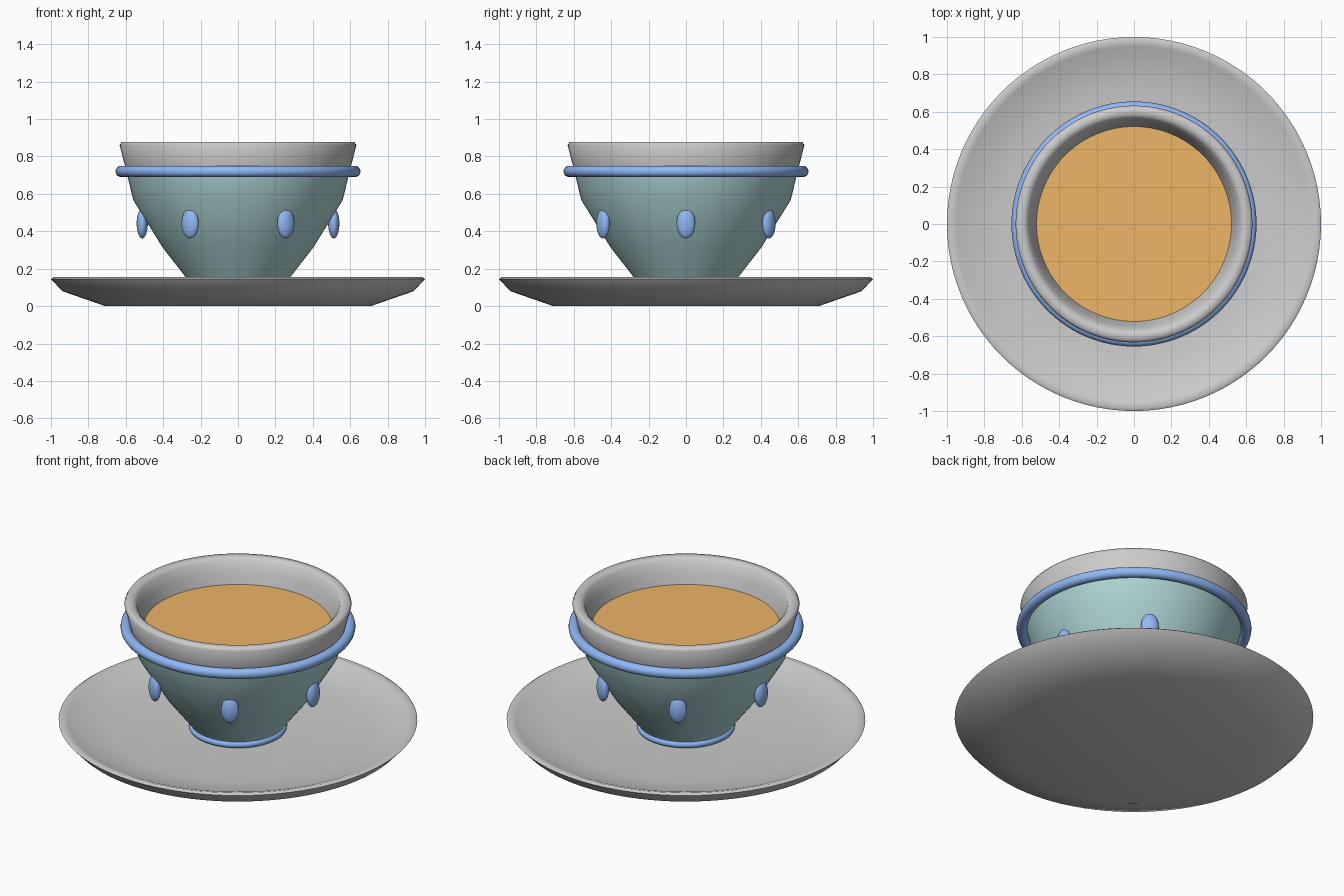
import bpy, bmesh, math

if "Cube" in bpy.data.objects:
    bpy.data.objects.remove(bpy.data.objects["Cube"])


def material(name, rgb):
    m = bpy.data.materials.new(name)
    m.diffuse_color = (*rgb, 1)
    m.use_nodes = True
    m.node_tree.nodes["Principled BSDF"].inputs["Base Color"].default_value = m.diffuse_color
    return m


TEAL = material("teal glaze", (0.42, 0.66, 0.66))
BLUE = material("blue glaze", (0.28, 0.48, 0.92))
TEA = material("tea", (0.85, 0.46, 0.14))


def finish(obj, name, mat=None, angle=60):
    obj.name = name
    if mat:
        obj.data.materials.append(mat)
    bpy.ops.object.select_all(action='DESELECT')
    obj.select_set(True)
    bpy.context.view_layer.objects.active = obj
    bpy.ops.object.shade_smooth_by_angle(angle=math.radians(angle))
    return obj


def lathe(name, profile, mat=None, steps=96):
    """Spin an (r, z) profile around the z axis."""
    bm = bmesh.new()
    verts = [bm.verts.new((r, 0, z)) for r, z in profile]
    edges = [bm.edges.new(p) for p in zip(verts, verts[1:])]
    bmesh.ops.spin(bm, geom=verts + edges, cent=(0, 0, 0), axis=(0, 0, 1),
                   angle=math.tau, steps=steps)
    bmesh.ops.remove_doubles(bm, verts=bm.verts, dist=1e-4)
    bmesh.ops.recalc_face_normals(bm, faces=bm.faces)
    mesh = bpy.data.meshes.new(name)
    bm.to_mesh(mesh)
    bm.free()
    obj = bpy.data.objects.new(name, mesh)
    bpy.context.collection.objects.link(obj)
    return finish(obj, name, mat)


def ring(name, radius, tube, z):
    bpy.ops.mesh.primitive_torus_add(major_radius=radius, minor_radius=tube,
                                     major_segments=96, minor_segments=16,
                                     location=(0, 0, z))
    finish(bpy.context.object, name, BLUE)


# Saucer: shallow dish with a thin raised lip
lathe("saucer", [(0, 0), (0.71, 0), (0.94, 0.08), (1.0, 0.145), (0.985, 0.155),
                 (0.95, 0.145), (0.88, 0.115), (0.7, 0.09), (0, 0.09)])

# Cup: coloured outer bowl, then grey rim with inner wall
lathe("cup_bowl", [(0, 0.08), (0.25, 0.08), (0.255, 0.12), (0.28, 0.155),
                   (0.404, 0.315), (0.56, 0.567), (0.59, 0.69), (0.602, 0.74)], TEAL)
lathe("cup_rim", [(0.602, 0.74), (0.633, 0.86), (0.622, 0.878), (0.585, 0.878),
                  (0.565, 0.86), (0.545, 0.80), (0.52, 0.73), (0.49, 0.57),
                  (0.34, 0.315), (0.2, 0.17), (0, 0.15)])

# Decorative rings below the rim and around the foot
ring("upper_ring", 0.625, 0.03, 0.72)
ring("foot_ring", 0.255, 0.02, 0.112)

# Six oval beads around the bowl
for i in range(6):
    a = i * math.tau / 6
    bpy.ops.mesh.primitive_uv_sphere_add(
        segments=32, ring_count=16, radius=1, rotation=(0, 0, a),
        location=(0.512 * math.cos(a), 0.512 * math.sin(a), 0.442))
    bead = bpy.context.object
    bead.scale = (0.03, 0.05, 0.08)
    finish(bead, f"bead_{i + 1}", BLUE)

# Tea surface
bpy.ops.mesh.primitive_circle_add(vertices=96, radius=0.521, fill_type='NGON',
                                  location=(0, 0, 0.735))
finish(bpy.context.object, "tea_surface", TEA)
